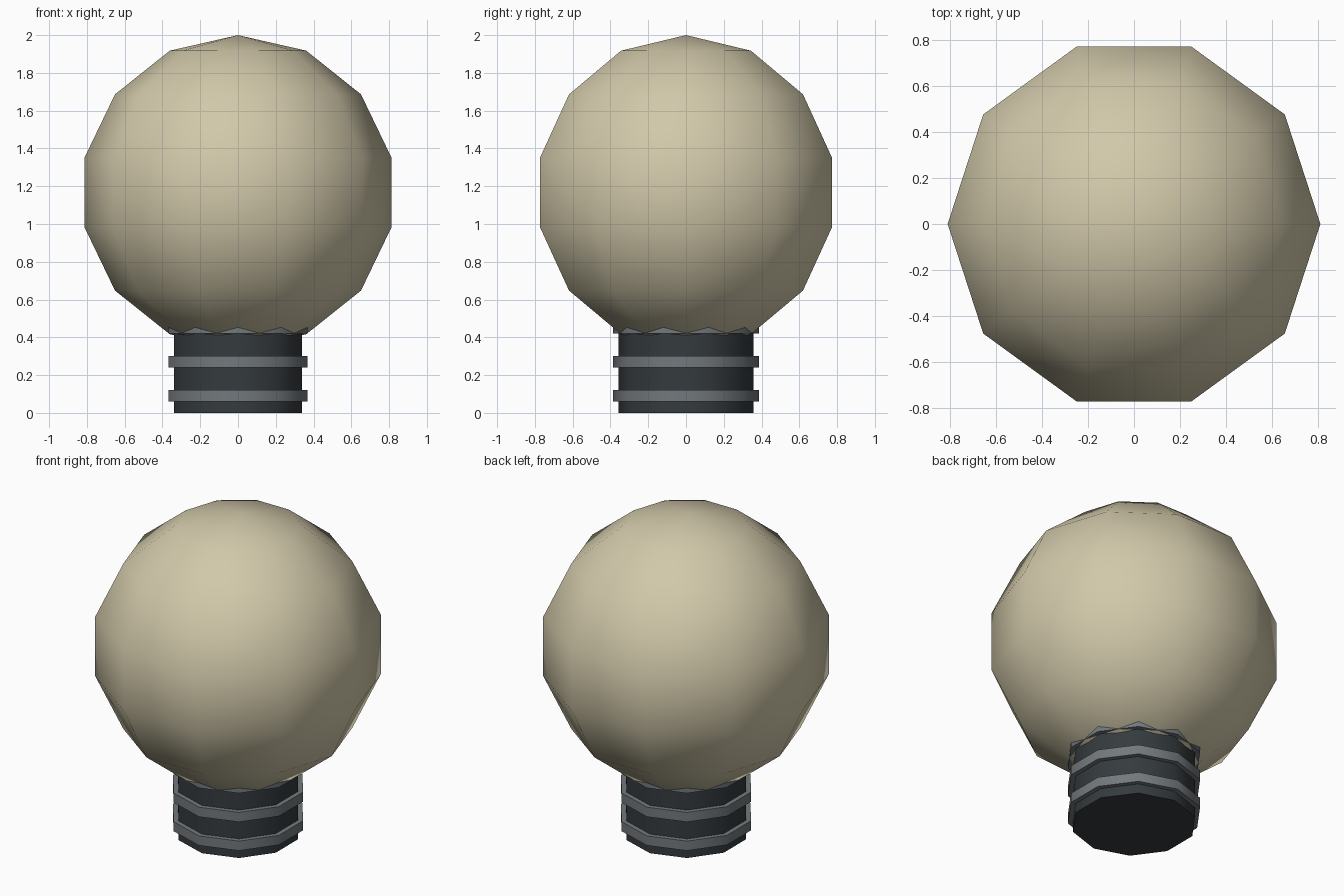
import bpy, math

if "Cube" in bpy.data.objects:
    bpy.data.objects.remove(bpy.data.objects["Cube"])

SIDES = 10


def colour(obj, name, rgb):
    mat = bpy.data.materials.get(name) or bpy.data.materials.new(name)
    mat.diffuse_color = (*rgb, 1)
    mat.use_nodes = True
    mat.node_tree.nodes["Principled BSDF"].inputs["Base Color"].default_value = mat.diffuse_color
    obj.data.materials.append(mat)


def drum(name, radius, z0, z1, mat, rgb):
    # ten-sided cylinder with corners on the y axis
    bpy.ops.mesh.primitive_cylinder_add(vertices=SIDES, radius=radius, depth=z1 - z0,
                                        location=(0, 0, (z0 + z1) / 2))
    obj = bpy.context.object
    obj.name = name
    bpy.ops.object.shade_smooth_by_angle(angle=math.radians(40))
    colour(obj, mat, rgb)


# Glass globe, corners on the x axis
bpy.ops.mesh.primitive_uv_sphere_add(segments=SIDES, ring_count=7, radius=0.833,
                                     location=(0, 0, 1.167))
globe = bpy.context.object
globe.name = "bulb_globe"
# put a meridian exactly on +x whatever the primitive's starting angle
v = max(globe.data.vertices, key=lambda p: math.hypot(p.co.x, p.co.y)).co
globe.rotation_euler.z = -math.atan2(v.y, v.x)
bpy.ops.object.shade_smooth()
colour(globe, "warm_glass", (0.64, 0.58, 0.40))

# Socket body
drum("socket_body", 0.357, 0.0, 0.476, "dark_metal", (0.035, 0.043, 0.048))

# Screw thread bands
for i in range(3):
    z = 0.06 + 0.18 * i
    drum(f"thread_band_{i + 1}", 0.387, z, z + 0.06, "grey_metal", (0.17, 0.19, 0.205))
